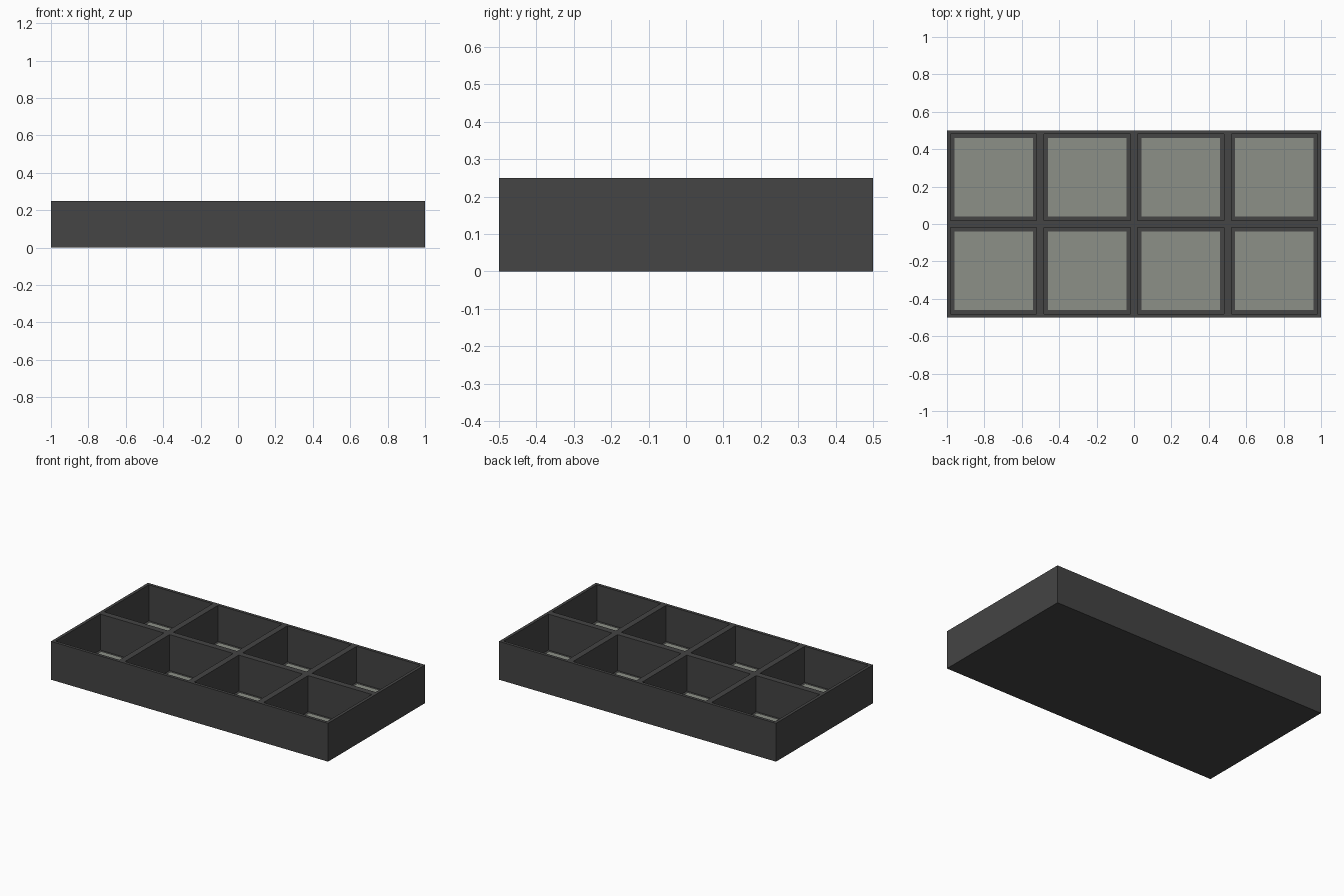
import bpy, bmesh
from mathutils import Matrix

if "Cube" in bpy.data.objects:
    bpy.data.objects.remove(bpy.data.objects["Cube"])

LENGTH, WIDTH, HEIGHT = 2.0, 1.0, 0.25
CELL, WALL, FLOOR = 0.5, 0.02, 0.015
CENTRES = [(x, y) for y in (-0.25, 0.25) for x in (-0.75, -0.25, 0.25, 0.75)]


def material(name, color):
    mat = bpy.data.materials.new(name)
    mat.diffuse_color = (*color, 1.0)
    mat.use_nodes = True
    mat.node_tree.nodes["Principled BSDF"].inputs["Base Color"].default_value = mat.diffuse_color
    return mat


def boxes(name, centres, size, z0, z1, mat):
    """One object made of equal boxes between heights z0 and z1."""
    bm = bmesh.new()
    for x, y in centres:
        place = Matrix.Translation((x, y, (z0 + z1) / 2)) @ Matrix.Diagonal((size[0], size[1], z1 - z0, 1))
        bmesh.ops.create_cube(bm, size=1.0, matrix=place)
    mesh = bpy.data.meshes.new(name)
    bm.to_mesh(mesh)
    bm.free()
    mesh.materials.append(mat)
    obj = bpy.data.objects.new(name, mesh)
    bpy.context.collection.objects.link(obj)
    return obj


dark = material("dark_grey", (0.058, 0.058, 0.058))
pale = material("pale_grey", (0.265, 0.28, 0.245))

# Tray: solid block with eight square pockets cut from the top
tray = boxes("tray", [(0, 0)], (LENGTH, WIDTH), 0, HEIGHT, dark)
pocket = CELL - 2 * WALL
cutter = boxes("pocket_cutter", CENTRES, (pocket, pocket), FLOOR, HEIGHT + 0.1, dark)
cutter.hide_render = True
cut = tray.modifiers.new("pockets", 'BOOLEAN')
cut.operation = 'DIFFERENCE'
cut.solver = 'EXACT'
cut.object = cutter
bpy.context.view_layer.objects.active = tray
bpy.ops.object.modifier_apply(modifier=cut.name)
bpy.data.objects.remove(cutter)

# Pale square pad lying on the floor of each pocket
for i, centre in enumerate(CENTRES):
    boxes(f"floor_pad_{i + 1}", [centre], (0.42, 0.42), FLOOR - 0.005, FLOOR + 0.005, pale)
